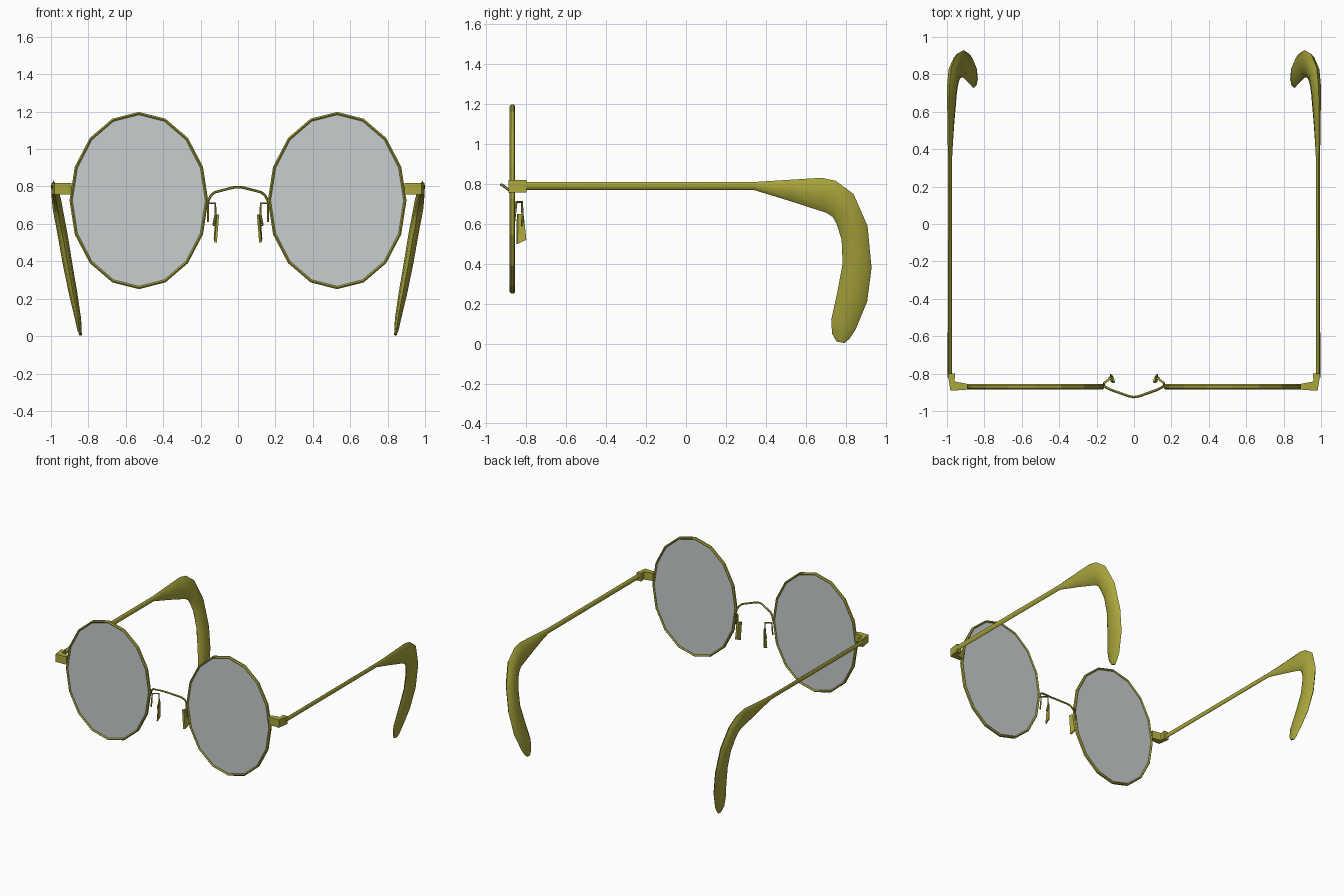
import bpy, bmesh, math
from mathutils import Vector

if "Cube" in bpy.data.objects:
    bpy.data.objects.remove(bpy.data.objects["Cube"])


def material(name, rgb):
    m = bpy.data.materials.new(name)
    m.diffuse_color = (*rgb, 1)
    m.use_nodes = True
    m.node_tree.nodes["Principled BSDF"].inputs["Base Color"].default_value = m.diffuse_color
    return m


METAL = material("olive gold metal", (0.40, 0.38, 0.045))
GLASS = material("pale grey glass", (0.57, 0.61, 0.61))


def finish(name, bm, mat, mirror=True, smooth=None):
    bmesh.ops.recalc_face_normals(bm, faces=bm.faces)
    me = bpy.data.meshes.new(name)
    bm.to_mesh(me)
    bm.free()
    me.materials.append(mat)
    ob = bpy.data.objects.new(name, me)
    bpy.context.collection.objects.link(ob)
    if smooth:
        bpy.ops.object.select_all(action='DESELECT')
        ob.select_set(True)
        bpy.context.view_layer.objects.active = ob
        bpy.ops.object.shade_smooth_by_angle(angle=math.radians(smooth))
    if mirror:
        ob.modifiers.new("mirror", 'MIRROR').use_mirror_merge = False
    return ob


def loft(bm, rings, closed=False):
    """Skin a list of equal-length point rings."""
    vs = [[bm.verts.new(p) for p in r] for r in rings]
    n = len(vs[0])
    for i in range(len(vs) if closed else len(vs) - 1):
        a, b = vs[i], vs[(i + 1) % len(vs)]
        for j in range(n):
            k = (j + 1) % n
            bm.faces.new((a[j], a[k], b[k], b[j]))
    if not closed:
        bm.faces.new(vs[0])
        bm.faces.new(vs[-1])


def wire(name, pts, r, mirror=True, sides=6):
    pts = [Vector(p) for p in pts]
    rings = []
    for i, p in enumerate(pts):
        a = (p - pts[i - 1]).normalized() if i else Vector()
        b = (pts[i + 1] - p).normalized() if i < len(pts) - 1 else Vector()
        t = (a + b).normalized()
        ref = Vector((0.2, 1, 0.1))
        u = t.cross(ref).normalized()
        v = t.cross(u)
        rings.append([p + (u * math.cos(k * math.tau / sides) + v * math.sin(k * math.tau / sides)) * r
                      for k in range(sides)])
    bm = bmesh.new()
    loft(bm, rings)
    return finish(name, bm, METAL, mirror, 50)


def prism(name, pts, offset, mat=METAL):
    """Extrude a flat outline by an offset vector."""
    bm = bmesh.new()
    off = Vector(offset)
    loft(bm, [[Vector(p) for p in pts], [Vector(p) + off for p in pts]])
    return finish(name, bm, mat)


# Rims and lenses: 16-sided ovals
CX, CY, CZ, RX, RZ, N = 0.53, -0.87, 0.725, 0.372, 0.475, 16


def oval(a, inset, y):
    return Vector((CX + (RX - inset) * math.cos(a), y, CZ + (RZ - inset) * math.sin(a)))


angles = [math.tau * i / N for i in range(N)]
bm = bmesh.new()
loft(bm, [[oval(a, 0.009 - 0.009 * math.cos(b), CY + 0.014 * math.sin(b))
           for b in [math.tau * (k + 0.5) / 6 for k in range(6)]] for a in angles], closed=True)
finish("rim", bm, METAL)
prism("lens", [oval(a, 0.008, CY - 0.004) for a in angles], (0, 0.008, 0), GLASS)

# Corner hinge blocks
prism("hinge", [(x, y, 0.758) for x, y in
                [(0.89, -0.883), (0.905, -0.888), (0.982, -0.89), (0.996, -0.80),
                 (0.956, -0.80), (0.96, -0.842), (0.89, -0.855)]], (0, 0, 0.062))

# Temple arms with widening hooked ear tips
# (upper/outer y, z, lower/inner y, z, centre x, half thickness)
sections = [
    (-0.82, 0.81, -0.82, 0.77, 0.985, 0.011),
    (0.34, 0.81, 0.34, 0.77, 0.984, 0.011),
    (0.52, 0.821, 0.52, 0.715, 0.98, 0.016),
    (0.68, 0.831, 0.705, 0.655, 0.973, 0.022),
    (0.75, 0.816, 0.735, 0.635, 0.970, 0.025),
    (0.84, 0.75, 0.755, 0.60, 0.963, 0.027),
    (0.91, 0.59, 0.78, 0.52, 0.940, 0.027),
    (0.93, 0.38, 0.785, 0.40, 0.912, 0.026),
    (0.908, 0.21, 0.757, 0.25, 0.882, 0.023),
    (0.85, 0.07, 0.728, 0.12, 0.856, 0.017),
    (0.82, 0.025, 0.732, 0.05, 0.848, 0.012),
    (0.795, 0.003, 0.755, 0.01, 0.842, 0.007),
]
bm = bmesh.new()
rings = []
for y1, z1, y2, z2, x, h in sections:
    mid = Vector((x, (y1 + y2) / 2, (z1 + z2) / 2))
    half = Vector((0, (y1 - y2) / 2, (z1 - z2) / 2))
    # lean the section inward where it is tall
    half.x = 0.17 * half.z
    rings.append([mid + half * math.cos(math.tau * k / 8) + Vector((h * math.sin(math.tau * k / 8), 0, 0))
                  for k in range(8)])
loft(bm, rings)
finish("temple_arm", bm, METAL, smooth=50)

# Bridge wire
half = [(0.163, -0.865, 0.715), (0.145, -0.876, 0.752), (0.125, -0.886, 0.769), (0.03, -0.92, 0.794)]
wire("bridge", [(-x, y, z) for x, y, z in half] + [(0, -0.926, 0.797)] + half[::-1], 0.007, mirror=False)

# Nose pad arms and pads
wire("pad_arm", [(0.160, -0.862, 0.61), (0.160, -0.85, 0.71), (0.122, -0.822, 0.71),
                 (0.120, -0.82, 0.65), (0.132, -0.822, 0.59)], 0.006)
prism("nose_pad", [(0.101, -0.848, 0.65), (0.108, -0.82, 0.65), (0.118, -0.806, 0.52), (0.113, -0.85, 0.50)],
      (0.012, 0.006, 0))
